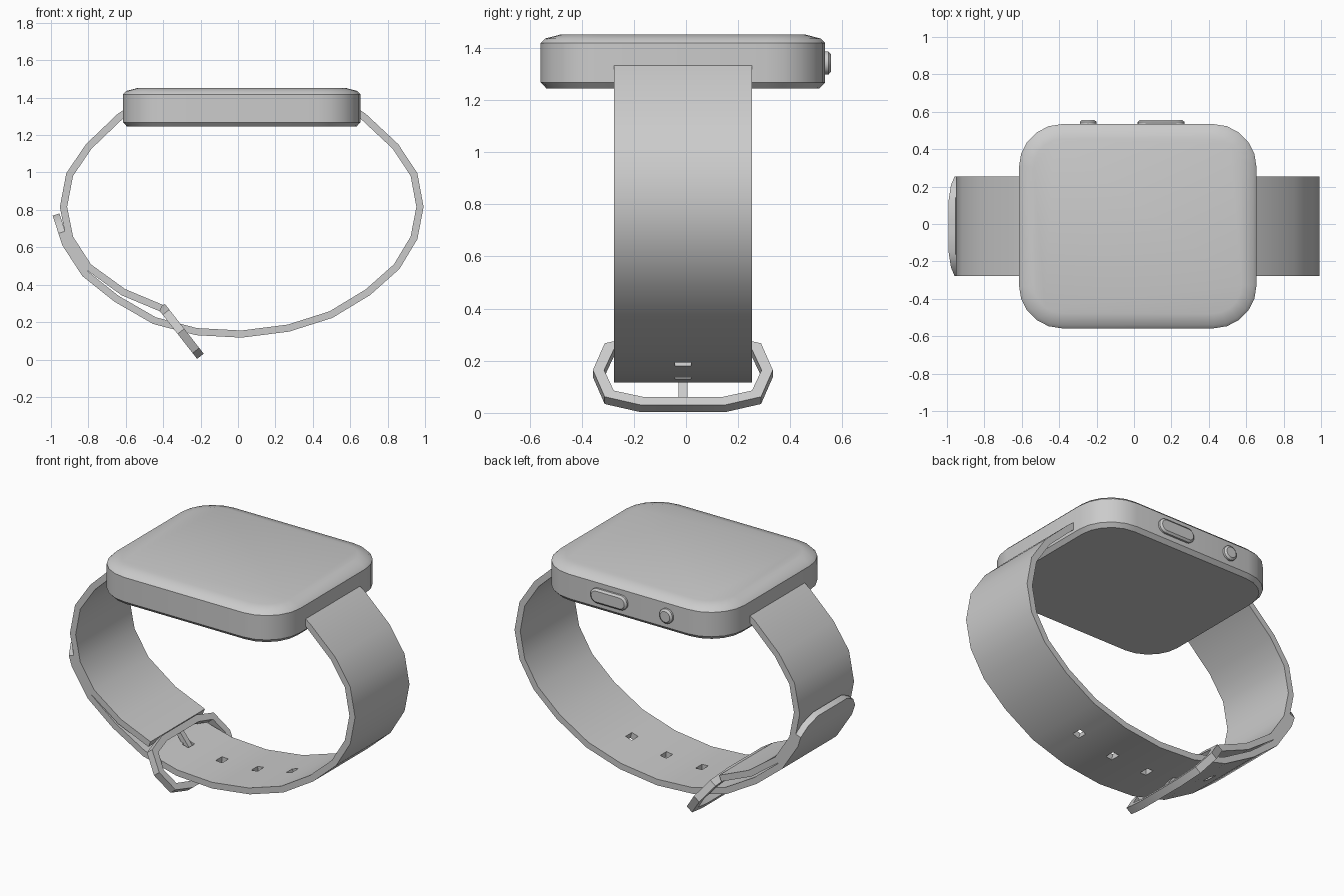
import bpy, bmesh, math
from mathutils import Matrix, Vector

cube = bpy.data.objects.get("Cube")
if cube:
    bpy.data.objects.remove(cube, do_unlink=True)

grey = bpy.data.materials.new("plain_grey")
grey.use_nodes = True
grey.diffuse_color = (0.6, 0.6, 0.6, 1)
grey.node_tree.nodes["Principled BSDF"].inputs["Base Color"].default_value = (0.6, 0.6, 0.6, 1)

MID_Y = -0.012          # depth centre of the whole model
STRAP_HALF = 0.265
STRAP_THICK = 0.038


def finish(name, bm, thickness=0):
    """Turn a bmesh into a shaded object, optionally thickened both ways."""
    bmesh.ops.recalc_face_normals(bm, faces=bm.faces)
    mesh = bpy.data.meshes.new(name)
    bm.to_mesh(mesh)
    bm.free()
    obj = bpy.data.objects.new(name, mesh)
    bpy.context.collection.objects.link(obj)
    mesh.materials.append(grey)
    bpy.ops.object.select_all(action='DESELECT')
    obj.select_set(True)
    bpy.context.view_layer.objects.active = obj
    if thickness:
        mod = obj.modifiers.new("thickness", 'SOLIDIFY')
        mod.thickness = thickness
        mod.offset = 0
        mod.use_even_offset = True
        bpy.ops.object.modifier_apply(modifier=mod.name)
    bpy.ops.object.shade_smooth_by_angle(angle=math.radians(32))
    return obj


def rounded_rect(hw, hh, r, steps):
    pts = []
    for i, (sx, sy) in enumerate([(1, 1), (-1, 1), (-1, -1), (1, -1)]):
        for k in range(steps + 1):
            a = math.pi / 2 * (i + k / steps)
            pts.append((sx * (hw - r) + r * math.cos(a), sy * (hh - r) + r * math.sin(a)))
    return pts


def slab(name, hw, hh, r, layers, matrix, steps=5):
    """Rounded block lofted through (inset, height) layers."""
    bm = bmesh.new()
    rings = []
    for inset, z in layers:
        outline = rounded_rect(hw - inset, hh - inset, r - inset, steps)
        rings.append([bm.verts.new((x, y, z)) for x, y in outline])
    for low, high in zip(rings, rings[1:]):
        n = len(low)
        for i in range(n):
            j = (i + 1) % n
            bm.faces.new((low[i], low[j], high[j], high[i]))
    bm.faces.new(rings[0])
    bm.faces.new(rings[-1])
    bmesh.ops.remove_doubles(bm, verts=bm.verts, dist=1e-5)
    bm.transform(matrix)
    return finish(name, bm)


def strap(name, path, hole_segments=(), tip=()):
    """Band along an x-z path; tip holds (distance back from end, half width)."""
    path = [Vector(p) for p in path]
    rows = []                       # (point, half width, hole starts here)
    for i, p in enumerate(path[:-1]):
        rows.append((p, STRAP_HALF, False))
        if i in hole_segments:
            mid = (p + path[i + 1]) / 2
            step = (path[i + 1] - p).normalized() * 0.022
            rows += [(mid - step, STRAP_HALF, True), (mid + step, STRAP_HALF, False)]
    back = (path[-2] - path[-1]).normalized()
    for dist, half in tip or [(0, STRAP_HALF)]:
        rows.append((path[-1] + back * dist, half, False))
    bm = bmesh.new()
    grid = [[bm.verts.new((p.x, MID_Y + y, p.y)) for y in (-h, -0.031, 0.031, h)]
            for p, h, _ in rows]
    for i in range(len(rows) - 1):
        for c in range(3):
            if not (rows[i][2] and c == 1):
                bm.faces.new((grid[i][c], grid[i][c + 1], grid[i + 1][c + 1], grid[i + 1][c]))
    return finish(name, bm, STRAP_THICK)


# Watch case
slab("watch_case", 0.635, 0.546, 0.23,
     [(0.022, 1.245), (0, 1.268), (0, 1.418), (0.018, 1.436), (0.08, 1.452)],
     Matrix.Translation((0.02, MID_Y, 0)))

# Buttons on the back edge of the case
for name, x, half in [("round_button", -0.245, 0.045), ("long_button", 0.145, 0.125)]:
    slab(name, half, 0.045, 0.045, [(0, 0.48), (0, 0.546), (0.012, 0.556)],
         Matrix.Translation((x, 0, 1.342)) @ Matrix.Rotation(-math.pi / 2, 4, 'X'))

# Long strap with adjustment holes and a tapered tip
strap("long_strap",
      [(0.59, 1.355), (0.674, 1.296), (0.842, 1.139), (0.941, 0.989), (0.973, 0.816),
       (0.941, 0.65), (0.848, 0.496), (0.695, 0.36), (0.497, 0.24), (0.27, 0.168),
       (0.019, 0.136), (-0.222, 0.149), (-0.447, 0.208), (-0.65, 0.325),
       (-0.818, 0.459), (-0.922, 0.619), (-0.973, 0.775)],
      hole_segments=range(8, 13),
      tip=[(0.1, STRAP_HALF), (0.04, 0.22), (0, 0.14)])

# Short strap holding the buckle
strap("short_strap",
      [(-0.55, 1.355), (-0.634, 1.296), (-0.798, 1.139), (-0.9, 0.989), (-0.933, 0.816),
       (-0.9, 0.65), (-0.8, 0.495), (-0.613, 0.36), (-0.41, 0.275)])

# Buckle frame: faceted ring in a tilted plane
top, bottom = Vector((-0.41, MID_Y, 0.285)), Vector((-0.2, MID_Y, 0.016))
along = (bottom - top).normalized()
across = Vector((0, 1, 0))
tilt = Matrix((across, along, across.cross(along))).transposed().to_4x4()
buckle_frame = Matrix.Translation((top + bottom) / 2) @ tilt


def mirrored_loop(quarter):
    """Full loop from points running from the top bar round to the side."""
    half = quarter + [(x, -y) for x, y in reversed(quarter[:-1])]
    return half + [(-x, y) for x, y in reversed(half)]


bm = bmesh.new()
outer = [bm.verts.new((x, y, 0)) for x, y in mirrored_loop([(0.165, 0.169), (0.3, 0.13), (0.345, 0)])]
inner = [bm.verts.new((x, y, 0)) for x, y in mirrored_loop([(0.155, 0.13), (0.265, 0.1), (0.302, 0)])]
for i in range(len(outer)):
    j = (i + 1) % len(outer)
    bm.faces.new((outer[i], outer[j], inner[j], inner[i]))
bm.transform(buckle_frame)
finish("buckle_frame", bm, 0.045)

# Buckle prong
bm = bmesh.new()
bmesh.ops.create_cube(bm, size=1, matrix=buckle_frame @ Matrix.Diagonal((0.034, 0.29, 0.03, 1)))
finish("buckle_prong", bm)
